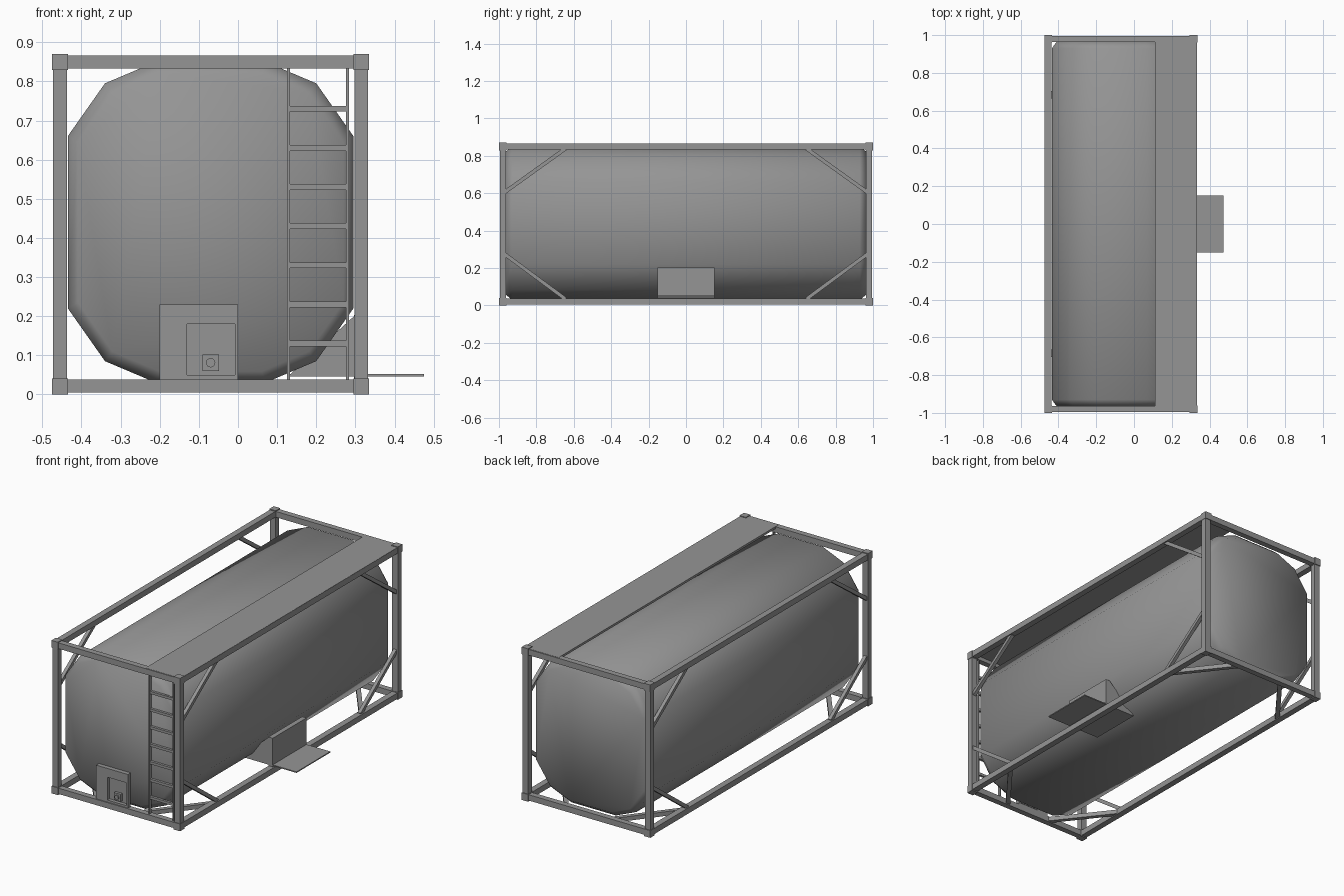
import bpy, bmesh
from math import radians
from mathutils import Vector

if "Cube" in bpy.data.objects:
    bpy.data.objects.remove(bpy.data.objects["Cube"])

grey = bpy.data.materials.new("mid grey")
grey.use_nodes = True
grey.diffuse_color = (0.3, 0.3, 0.3, 1)
grey.node_tree.nodes["Principled BSDF"].inputs["Base Color"].default_value = (0.3, 0.3, 0.3, 1)

CX, HALF = -0.07, 0.385    # frame centre line and rail offset
SIDES = (-1, 1)


def finish(bm, name):
    bmesh.ops.recalc_face_normals(bm, faces=bm.faces)
    mesh = bpy.data.meshes.new(name)
    bm.to_mesh(mesh)
    bm.free()
    mesh.materials.append(grey)
    obj = bpy.data.objects.new(name, mesh)
    bpy.context.collection.objects.link(obj)
    return obj


def box(name, x, y, z):
    """Box from (min, max) ranges."""
    bm = bmesh.new()
    bmesh.ops.create_cube(bm, size=1)
    for v in bm.verts:
        v.co = [r[0] if c < 0 else r[1] for c, r in zip(v.co, (x, y, z))]
    return finish(bm, name)


def around(c, half):
    return (c - half, c + half)


def strut(name, a, b, width):
    """Square bar between two points."""
    a, b = Vector(a), Vector(b)
    bm = bmesh.new()
    bmesh.ops.create_cube(bm, size=width)
    for v in bm.verts:
        v.co.z *= (b - a).length / width
    obj = finish(bm, name)
    obj.location = (a + b) / 2
    obj.rotation_euler = (b - a).to_track_quat('Z', 'Y').to_euler()


# Tank: twelve-sided section lofted along y with chamfered ends
quarter = [(0.365, 0.22), (0.27, 0.355), (0.14, 0.41)]
section = (quarter + [(-x, z) for x, z in reversed(quarter)]
           + [(-x, -z) for x, z in quarter] + [(x, -z) for x, z in reversed(quarter)])
bm = bmesh.new()
rings = [[bm.verts.new((CX + x * s, y, 0.44 + z * s)) for x, z in section]
         for y, s in ((-0.965, 0.93), (-0.93, 1), (0.93, 1), (0.965, 0.93))]
for lower, upper in zip(rings, rings[1:]):
    for i in range(len(section)):
        j = (i + 1) % len(section)
        bm.faces.new((lower[i], lower[j], upper[j], upper[i]))
bm.faces.new(rings[0])
bm.faces.new(rings[-1])
for f in bm.faces:
    f.smooth = True
finish(bm, "tank")

# Frame: rails, posts, corner blocks and diagonal braces
for z, level in ((0.022, "lower"), (0.849, "upper")):
    for s in SIDES:
        box(level + "_side_rail", around(CX + s * HALF, 0.0175), (-0.97, 0.97), around(z, 0.0165))
        box(level + "_end_beam", around(CX, HALF), around(s * 0.979, 0.0165), around(z, 0.0165))
for sx in SIDES:
    x = CX + sx * HALF
    for sy in SIDES:
        box("corner_post", around(x, 0.0175), around(sy * 0.979, 0.0165), (0.03, 0.84))
        for z in (0.0205, 0.85):
            box("corner_block", around(x, 0.02), around(sy * 0.98, 0.02), around(z, 0.0205))
        strut("upper_side_brace", (x, sy * 0.97, 0.605), (x, sy * 0.645, 0.838), 0.02)
        strut("lower_side_brace", (x, sy * 0.97, 0.275), (x, sy * 0.645, 0.035), 0.02)
        strut("floor_brace", (CX + sx * 0.14, sy * 0.975, 0.022), (x, sy * 0.66, 0.022), 0.024)

# Walkway along the top
box("walkway", (0.11, 0.332), (-0.99, 0.99), (0.854, 0.8665))

# Ladder on the front end
for x in (0.129, 0.28):
    box("ladder_stringer", around(x, 0.0035), (-0.985, -0.967), (0.03, 0.855))
for i in range(7):
    box("ladder_rung", (0.129, 0.28), (-0.983, -0.969), around(0.13 + 0.1 * i, 0.0075))

# Valve cabinet with a recessed opening
CAB = (-0.99, -0.965)
box("cabinet_left", (-0.2, -0.13), CAB, (0.03, 0.23))
box("cabinet_right", (-0.008, 0), CAB, (0.03, 0.23))
box("cabinet_top", (-0.13, -0.008), CAB, (0.18, 0.23))
box("cabinet_sill", (-0.13, -0.008), CAB, (0.03, 0.05))
box("cabinet_back", (-0.13, -0.008), (-0.97, -0.962), (0.05, 0.18))
box("valve_block", around(-0.07, 0.021), (-0.986, -0.968), around(0.081, 0.021))
bpy.ops.mesh.primitive_cylinder_add(vertices=16, radius=0.012, depth=0.012,
                                    location=(-0.07, -0.988, 0.081),
                                    rotation=(radians(90), 0, 0))
valve = bpy.context.object
valve.name = "valve_outlet"
valve.data.materials.append(grey)
bpy.ops.object.shade_smooth_by_angle(angle=radians(40))

# Side tray: floor flap, upright panel and triangular cheeks
box("tray_floor", (0.13, 0.475), (-0.152, 0.152), (0.046, 0.052))
box("tray_panel", (0.297, 0.325), (-0.152, 0.152), (0.04, 0.203))
for s in SIDES:
    bm = bmesh.new()
    ends = [[bm.verts.new((x, s * y, z)) for x, z in ((0.13, 0.048), (0.3, 0.048), (0.3, 0.203))]
            for y in (0.147, 0.152)]
    for tri in ends:
        bm.faces.new(tri)
    for i in range(3):
        j = (i + 1) % 3
        bm.faces.new((ends[0][i], ends[0][j], ends[1][j], ends[1][i]))
    finish(bm, "tray_cheek")
